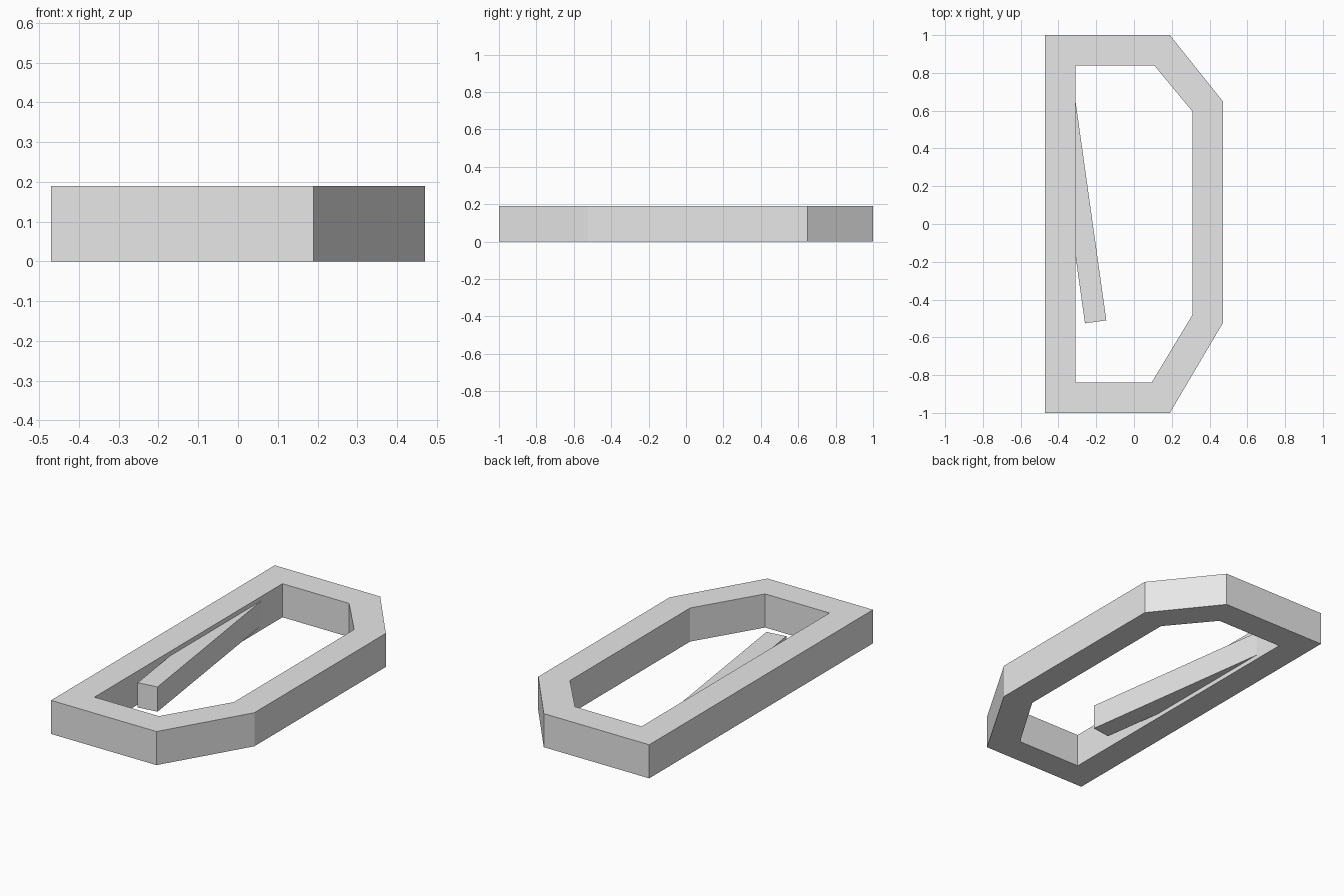
import bpy
import bmesh
import math
from mathutils import Matrix, Vector

old = bpy.data.objects.get("Cube")
if old:
    bpy.data.objects.remove(old, do_unlink=True)

# Single grey material
grey = bpy.data.materials.new("light grey")
grey.use_nodes = True
colour = (0.8, 0.8, 0.8, 1)
grey.diffuse_color = colour
grey.node_tree.nodes["Principled BSDF"].inputs["Base Color"].default_value = colour

HEIGHT = 0.19


def add_object(name, bm):
    bmesh.ops.recalc_face_normals(bm, faces=bm.faces)
    mesh = bpy.data.meshes.new(name)
    bm.to_mesh(mesh)
    bm.free()
    mesh.materials.append(grey)
    obj = bpy.data.objects.new(name, mesh)
    bpy.context.collection.objects.link(obj)
    return obj


# Closed ring frame with two chamfered corners on the left side
outer = [(-0.47, -1), (0.19, -1), (0.47, -0.525), (0.47, 0.65), (0.19, 1), (-0.47, 1)]
inner = [(-0.31, -0.84), (0.093, -0.84), (0.31, -0.48), (0.31, 0.595), (0.107, 0.84), (-0.31, 0.84)]
bm = bmesh.new()
rings = [[bm.verts.new((x, y, z)) for x, y in loop]
         for loop, z in ((outer, 0), (outer, HEIGHT), (inner, HEIGHT), (inner, 0))]
for a, b in zip(rings, rings[1:] + rings[:1]):
    for i in range(len(outer)):
        j = (i + 1) % len(outer)
        bm.faces.new((a[i], a[j], b[j], b[i]))
add_object("ring_frame", bm)

# Gate bar, angled out of the straight side of the frame
width, length, thick = 0.114, 1.25, 0.14
angle = math.radians(8)
along = Vector((-math.sin(angle), math.cos(angle), 0))
tip = Vector((-0.203, -0.518, HEIGHT / 2))
bm = bmesh.new()
bmesh.ops.create_cube(bm, size=1, matrix=(
    Matrix.Translation(tip + along * length / 2)
    @ Matrix.Rotation(angle, 4, 'Z')
    @ Matrix.Diagonal((width, length, thick, 1))))
add_object("gate_bar", bm)
